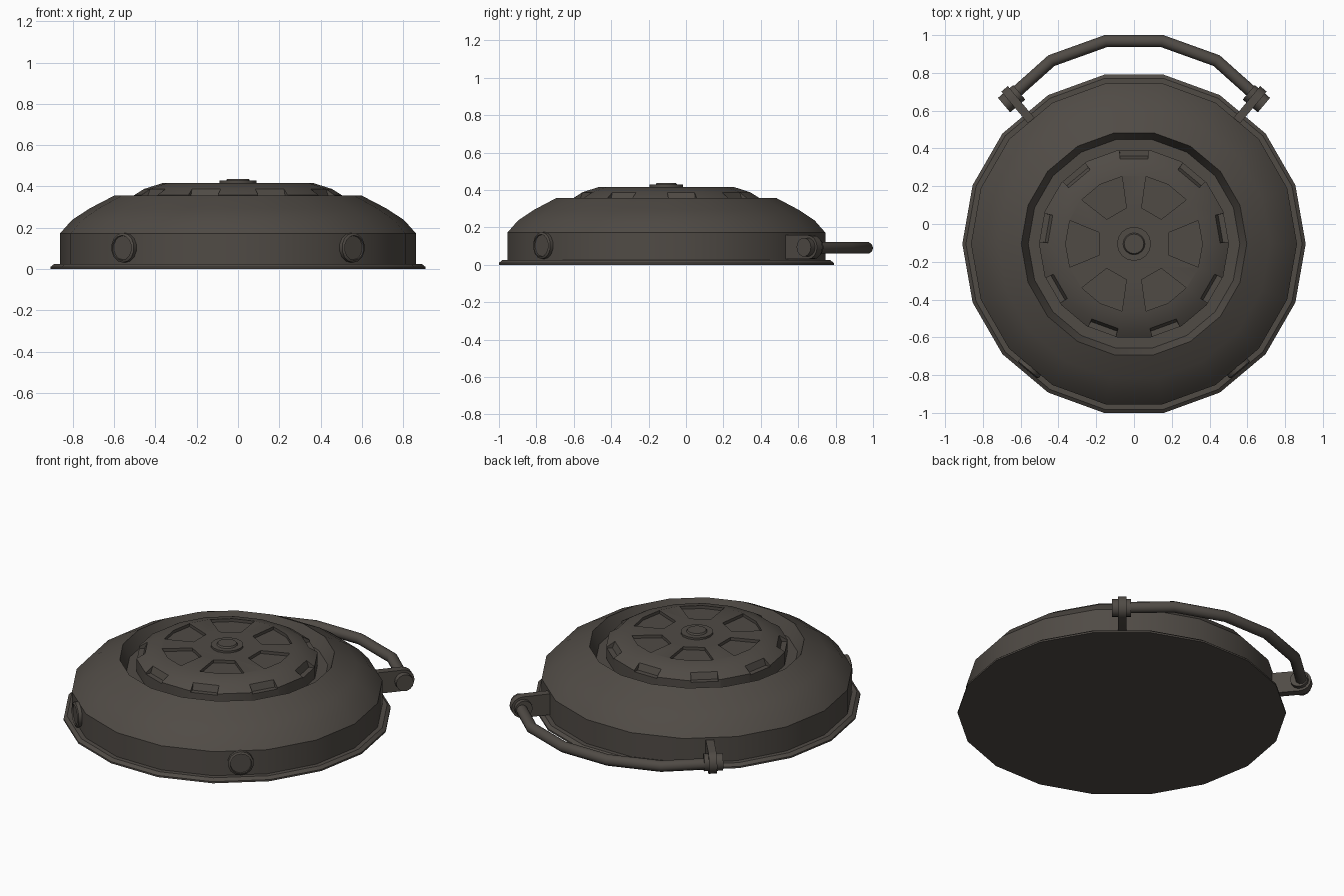
import bpy, bmesh, math
from mathutils import Vector, Matrix

if "Cube" in bpy.data.objects:
    bpy.data.objects.remove(bpy.data.objects["Cube"])

CY = -0.105  # centre of the round body in y
metal = bpy.data.materials.new("dark_grey_brown")
metal.diffuse_color = (0.08, 0.07, 0.06, 1)
metal.use_nodes = True
metal.node_tree.nodes["Principled BSDF"].inputs["Base Color"].default_value = metal.diffuse_color


def finish(name, bm):
    bmesh.ops.recalc_face_normals(bm, faces=bm.faces[:])
    me = bpy.data.meshes.new(name)
    bm.to_mesh(me)
    bm.free()
    me.materials.append(metal)
    ob = bpy.data.objects.new(name, me)
    bpy.context.collection.objects.link(ob)
    return ob


def select(ob):
    bpy.ops.object.select_all(action='DESELECT')
    ob.select_set(True)
    bpy.context.view_layer.objects.active = ob


def smooth(ob, deg=33):
    select(ob)
    bpy.ops.object.shade_smooth_by_angle(angle=math.radians(deg))


def lathe(name, profile, n, mat=Matrix.Translation((0, CY, 0))):
    """Stack of n-sided rings with capped ends."""
    bm = bmesh.new()
    rings = [[bm.verts.new(mat @ Vector((r * math.cos(2 * math.pi * k / n),
                                         r * math.sin(2 * math.pi * k / n), z)))
              for k in range(n)] for r, z in profile]
    for a, b in zip(rings, rings[1:]):
        for k in range(n):
            j = (k + 1) % n
            bm.faces.new((a[k], a[j], b[j], b[k]))
    bm.faces.new(rings[0][::-1])
    bm.faces.new(rings[-1])
    return finish(name, bm)


def prism(bm, low, high):
    """Closed solid between two matching outlines."""
    a = [bm.verts.new(p) for p in low]
    b = [bm.verts.new(p) for p in high]
    bm.faces.new(a[::-1])
    bm.faces.new(b)
    for k in range(len(a)):
        j = (k + 1) % len(a)
        bm.faces.new((a[k], a[j], b[j], b[k]))


def spin(deg, y=CY):
    return Matrix.Translation((0, y, 0)) @ Matrix.Rotation(math.radians(deg), 4, 'Z')


# body shell with base flange, rounded shoulder and top groove
body = lathe("body_shell", [(0.909, 0), (0.909, 0.01), (0.89, 0.025), (0.863, 0.025),
                            (0.863, 0.172), (0.805, 0.237), (0.72, 0.293), (0.597, 0.357),
                            (0.56, 0.28), (0.45, 0.28)], 18)
smooth(body)

# raised centre cap
cap = lathe("centre_cap", [(0.503, 0.27), (0.503, 0.358), (0.455, 0.388),
                           (0.366, 0.416)], 18)

# cutters: six fan windows and nine rim notches
bm = bmesh.new()
for i in range(6):
    m = spin(60 * i)
    fan = [(0.185, -0.06), (0.34, -0.123), (0.362, 0), (0.34, 0.123), (0.185, 0.06)]
    prism(bm, [m @ Vector((x, y, 0.398)) for x, y in fan],
          [m @ Vector((x, y, 0.5)) for x, y in fan])
for i in range(9):
    m = spin(10 + 40 * i)
    prism(bm, [m @ Vector(p) for p in ((0.465, -0.074, 0.348), (0.55, -0.08, 0.348),
                                       (0.55, 0.08, 0.348), (0.465, 0.074, 0.348))],
          [m @ Vector(p) for p in ((0.437, -0.074, 0.42), (0.55, -0.08, 0.42),
                                   (0.55, 0.08, 0.42), (0.437, 0.074, 0.42))])
cutter = finish("cap_cutter", bm)
cutter.hide_render = True
mod = cap.modifiers.new("cut", 'BOOLEAN')
mod.operation = 'DIFFERENCE'
mod.solver = 'EXACT'
mod.object = cutter
select(cap)
bpy.ops.object.modifier_apply(modifier="cut")
bpy.data.objects.remove(cutter)
smooth(cap, 20)

# hub button
smooth(lathe("hub_button", [(0.09, 0.41), (0.09, 0.428), (0.058, 0.428), (0.052, 0.437)], 16))

# two round studs on the front of the wall
for side, deg in (("left", -130), ("right", -50)):
    m = spin(deg) @ Matrix.Translation((0.84, 0, 0.103)) @ Matrix.Rotation(math.pi / 2, 4, 'Y')
    smooth(lathe("front_stud_" + side, [(0.072, 0), (0.072, 0.03), (0.06, 0.036),
                                        (0.058, 0.028)], 14, m))

# handle brackets (radial plates with round ends) and pivot pins
for side, deg, s in (("right", 50, 1), ("left", 130, -1)):
    m = spin(deg)
    outline = [(0.79, 0.03)] + [(1.005 + 0.064 * math.cos(a), 0.094 + 0.064 * math.sin(a))
                                for a in [math.radians(-90 + 22.5 * k) for k in range(9)]]
    outline.append((0.79, 0.158))
    bm = bmesh.new()
    prism(bm, [m @ Vector((x, 0.025 * s, z)) for x, z in outline],
          [m @ Vector((x, -0.02 * s, z)) for x, z in outline])
    smooth(finish("handle_bracket_" + side, bm))
    pin = m @ Matrix.Translation((1.005, 0, 0.094)) @ Matrix.Rotation(s * math.pi / 2, 4, 'X')
    smooth(lathe("pivot_pin_" + side, [(0.05, -0.05), (0.05, 0.055)], 14, pin))

# carrying handle tube
half = [(0.15, 0.968), (0.437, 0.865), (0.65, 0.675)]
path = [(-x, y) for x, y in half[::-1]] + half
bm = bmesh.new()
pts = [Vector((x, y, 0.09)) for x, y in path]
rings = []
for i, p in enumerate(pts):
    d1 = (p - pts[i - 1]).normalized() if i else (pts[1] - p).normalized()
    d2 = (pts[i + 1] - p).normalized() if i < len(pts) - 1 else d1
    t = (d1 + d2).normalized()
    out = Vector((-t.y, t.x, 0)) / t.dot(d1)  # mitred joint
    rings.append([bm.verts.new(p + 0.032 * (out * math.cos(a) + Vector((0, 0, 1)) * math.sin(a)))
                  for a in [math.pi / 5 * k for k in range(10)]])
for a, b in zip(rings, rings[1:]):
    for k in range(10):
        j = (k + 1) % 10
        bm.faces.new((a[k], a[j], b[j], b[k]))
bm.faces.new(rings[0])
bm.faces.new(rings[-1])
smooth(finish("carrying_handle", bm), 40)
